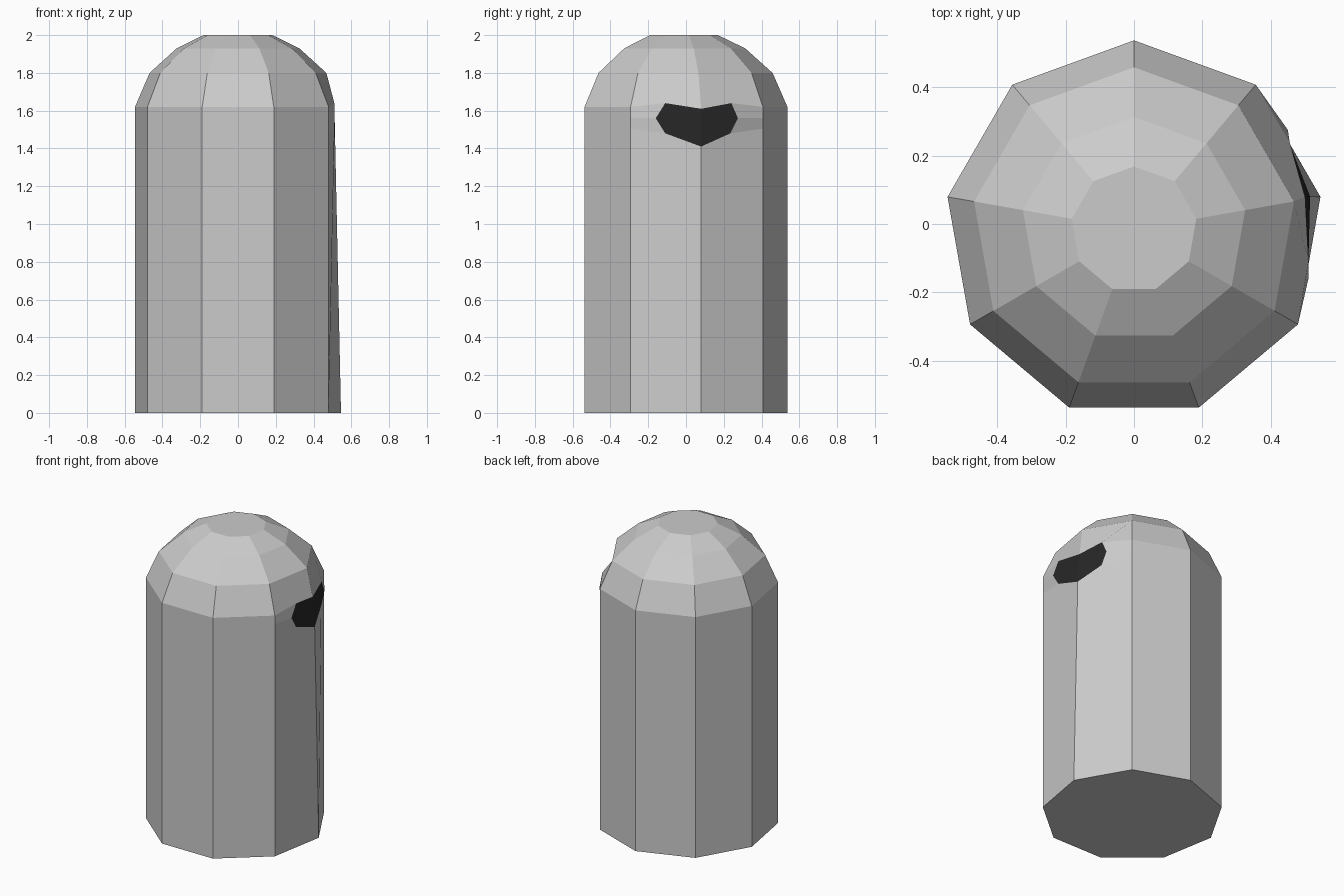
import bpy, bmesh
from math import sin, cos, radians

if "Cube" in bpy.data.objects:
    bpy.data.objects.remove(bpy.data.objects["Cube"])

SIDES, CY = 9, -0.0167
RINGS = [(0.5537, 0.0), (0.5537, 1.62), (0.475, 1.8), (0.33, 1.93), (0.185, 2.0)]
# Window outline, starting at its top middle and running towards the back
WINDOW = [(0.50, 0.08, 1.61), (0.455, 0.24, 1.64), (0.45, 0.275, 1.56),
          (0.455, 0.235, 1.48), (0.515, 0.08, 1.41), (0.51, -0.11, 1.48),
          (0.51, -0.16, 1.56), (0.51, -0.11, 1.64)]


def ring_point(r, z, k):
    a = radians(90 - 360 / SIDES * k)
    return (r * cos(a), CY + r * sin(a), z)


def finish(bm, name):
    mesh = bpy.data.meshes.new(name)
    bm.to_mesh(mesh)
    bm.free()
    obj = bpy.data.objects.new(name, mesh)
    bpy.context.collection.objects.link(obj)
    return obj


# Body: nine-sided column with a stepped dome
bm = bmesh.new()
rings = [[bm.verts.new(ring_point(r, z, k)) for k in range(SIDES)] for r, z in RINGS]
bm.faces.new(rings[0])
bm.faces.new(rings[-1][::-1])
for i, (lo, hi) in enumerate(zip(rings, rings[1:])):
    for k in range(SIDES):
        if i < 2 and k in (1, 2):
            continue  # panels around the window
        n = (k + 1) % SIDES
        bm.faces.new((lo[k], hi[k], hi[n], lo[n]))

# Panels around the window, back half then front half
w = [bm.verts.new(p) for p in WINDOW]
base, rim, dome = rings[:3]
for k, (up, side, down) in ((1, w[1:4]), (3, (w[7], w[6], w[5]))):
    mid = bm.verts.new(ring_point(RINGS[0][0], 1.56, k))
    low = bm.verts.new(ring_point(RINGS[0][0], 1.505, k))
    bm.faces.new((rim[k], up, w[0], dome[2], dome[k]))
    bm.faces.new((rim[k], mid, side, up))
    bm.faces.new((mid, low, down, side))
    bm.faces.new((low, base[k], base[2], w[4], down))
bm.verts.remove(rim[2])
bmesh.ops.recalc_face_normals(bm, faces=bm.faces[:])
finish(bm, "body")

# Dark window: two flat halves meeting at the middle
bm = bmesh.new()
w = [bm.verts.new(p) for p in WINDOW]
bm.faces.new((w[4], w[3], w[2], w[1], w[0]))
bm.faces.new((w[0], w[7], w[6], w[5], w[4]))
for f in bm.faces:
    f.normal_update()
    if f.normal.x < 0:
        f.normal_flip()
window = finish(bm, "window")
dark = bpy.data.materials.new("dark")
dark.diffuse_color = (0.02, 0.02, 0.02, 1)
dark.use_nodes = True
dark.node_tree.nodes["Principled BSDF"].inputs["Base Color"].default_value = dark.diffuse_color
window.data.materials.append(dark)
